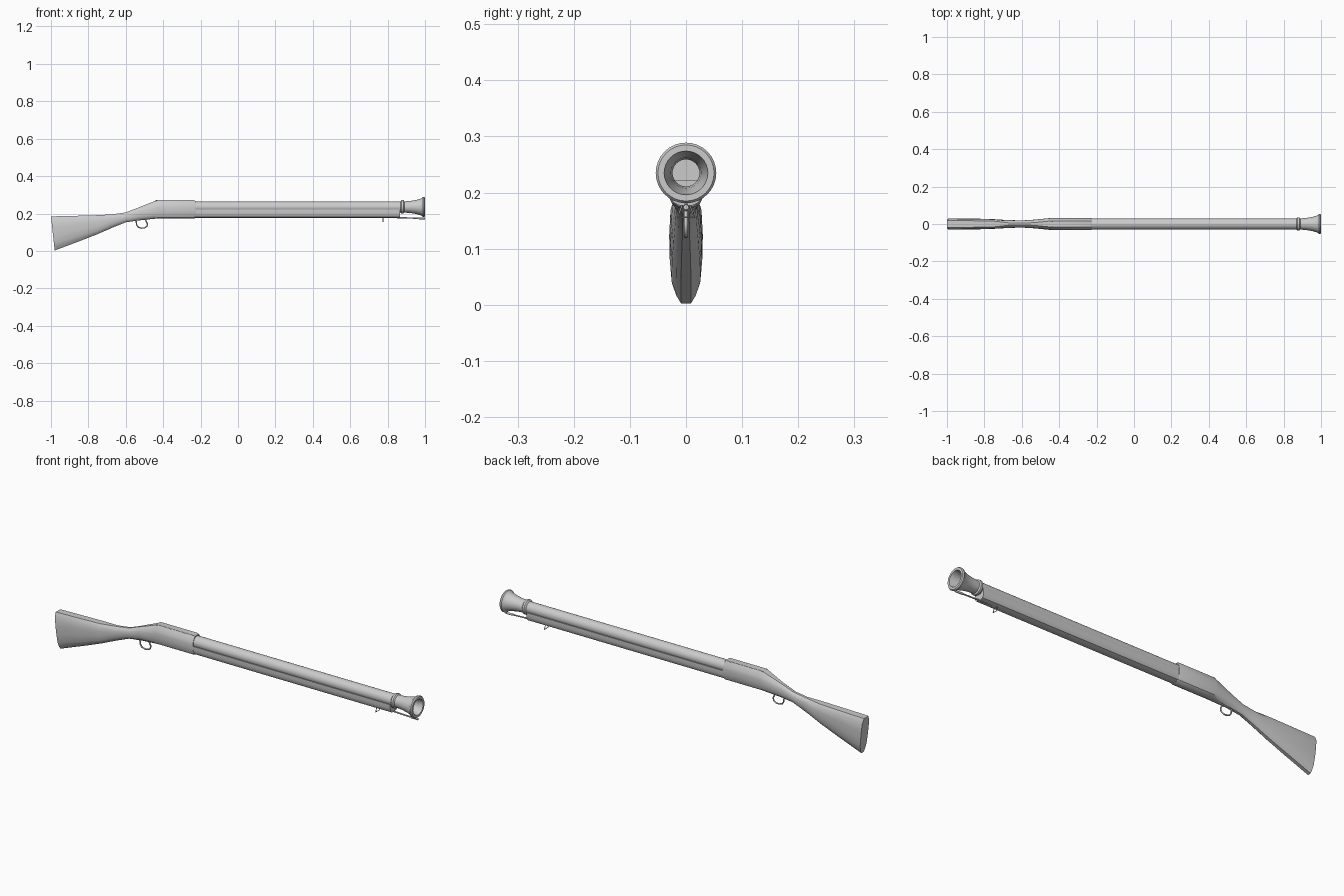
import bpy, bmesh, math
from mathutils import Vector

if "Cube" in bpy.data.objects:
    bpy.data.objects.remove(bpy.data.objects["Cube"])

AXIS_Z = 0.235


def finish(name, bm, angle=32):
    bmesh.ops.recalc_face_normals(bm, faces=bm.faces)
    me = bpy.data.meshes.new(name)
    bm.to_mesh(me)
    bm.free()
    ob = bpy.data.objects.new(name, me)
    bpy.context.collection.objects.link(ob)
    bpy.ops.object.select_all(action='DESELECT')
    ob.select_set(True)
    bpy.context.view_layer.objects.active = ob
    bpy.ops.object.shade_smooth_by_angle(angle=math.radians(angle))
    return ob


def bridge(bm, rings, closed_caps=True):
    n = len(rings[0])
    for a, b in zip(rings, rings[1:]):
        for i in range(n):
            j = (i + 1) % n
            bm.faces.new((a[i], a[j], b[j], b[i]))
    if closed_caps:
        bm.faces.new(rings[0])
        bm.faces.new(rings[-1])


def loft(name, stations):
    """Each station: x top, z top, x bottom, z bottom, half width, half profile."""
    bm = bmesh.new()
    rings = []
    for xt, zt, xb, zb, w, prof in stations:
        loop = [(y, t) for y, t in prof] + [(-y, t) for y, t in reversed(prof)]
        rings.append([bm.verts.new((xb + (xt - xb) * t, y * w, zb + (zt - zb) * t))
                      for y, t in loop])
    bridge(bm, rings)
    return finish(name, bm)


def lathe(name, profile, sides=32):
    """Turn an (x, radius) profile around the bore axis."""
    bm = bmesh.new()
    rings = [[bm.verts.new((x, r * math.cos(math.tau * i / sides),
                            AXIS_Z + r * math.sin(math.tau * i / sides)))
              for i in range(sides)] for x, r in profile]
    bridge(bm, rings)
    return finish(name, bm)


def wire(name, points, radius, cyclic=False):
    cu = bpy.data.curves.new(name, 'CURVE')
    cu.dimensions = '3D'
    cu.bevel_depth = radius
    cu.bevel_resolution = 2
    cu.use_fill_caps = True
    sp = cu.splines.new('POLY')
    sp.points.add(len(points) - 1)
    for p, co in zip(sp.points, points):
        p.co = (*co, 1)
    sp.use_cyclic_u = cyclic
    ob = bpy.data.objects.new(name, cu)
    bpy.context.collection.objects.link(ob)
    return ob


# Shoulder stock, wrist and lock housing in one loft
BUTT = [(.3, 0), (.6, .08), (.86, .2), (.97, .42), (1, .65), (.93, .88), (.6, 1)]
WRIST = [(.3, 0), (.68, .1), (.92, .28), (1, .5), (.94, .72), (.7, .9), (.3, 1)]
LOCK = [(.4, 0), (.75, .07), (.93, .2), (1, .4), (1, .6), (.92, .78), (.5, 1)]
loft("stock", [
    (-1.0, .184, -.98, .002, .029, BUTT),
    (-.99, .185, -.965, .008, .030, BUTT),
    (-.86, .188, -.84, .055, .029, BUTT),
    (-.75, .191, -.755, .088, .026, BUTT),
    (-.67, .196, -.67, .125, .021, WRIST),
    (-.60, .206, -.60, .153, .019, WRIST),
    (-.54, .229, -.53, .163, .023, WRIST),
    (-.445, .267, -.445, .172, .032, LOCK),
    (-.43, .271, -.43, .173, .033, LOCK),
    (-.235, .271, -.235, .173, .033, LOCK),
    (-.228, .268, -.228, .176, .031, LOCK),
])

# Fore-end cradling the barrel
FORE = [(.35, 0), (.72, .1), (.92, .3), (1, .6), (1, 1)]
loft("fore_end", [
    (-.24, .222, -.24, .177, .0295, FORE),
    (.865, .222, .865, .177, .0295, FORE),
])

# Barrel with collar, flared muzzle and hollow bore
lathe("barrel", [
    (-.25, .029), (.868, .029), (.874, .036), (.884, .036), (.889, .030),
    (.92, .032), (.95, .037), (.975, .044), (.984, .048), (.988, .053),
    (.995, .054), (1.0, .050), (1.0, .039), (.97, .033), (.93, .027),
    (.89, .024), (.6, .024)])

# Breech rails along the top edges of the lock
for side in (-1, 1):
    wire("breech_rail", [(-.44, side * .016, .269), (-.235, side * .016, .269)], .002)

# Ramrod under the muzzle, with a thicker tip
wire("ramrod", [(.7, 0, .182), (.86, 0, .178), (.985, 0, .174)], .0035)
wire("ramrod_tip", [(.96, 0, .1745), (1.0, 0, .174)], .005)

# Trigger guard bow
guard = [(-.545, 0, .162), (-.542, 0, .140), (-.534, 0, .127), (-.518, 0, .122),
         (-.500, 0, .123), (-.487, 0, .131), (-.484, 0, .145), (-.491, 0, .158),
         (-.495, 0, .172)]
wire("trigger_guard", guard, .0035)

# Sling swivel under the fore-end
wire("sling_swivel", [(.775, -.006, .180), (.775, -.015, .156),
                      (.775, .015, .156), (.775, .006, .180)], .002, True)
